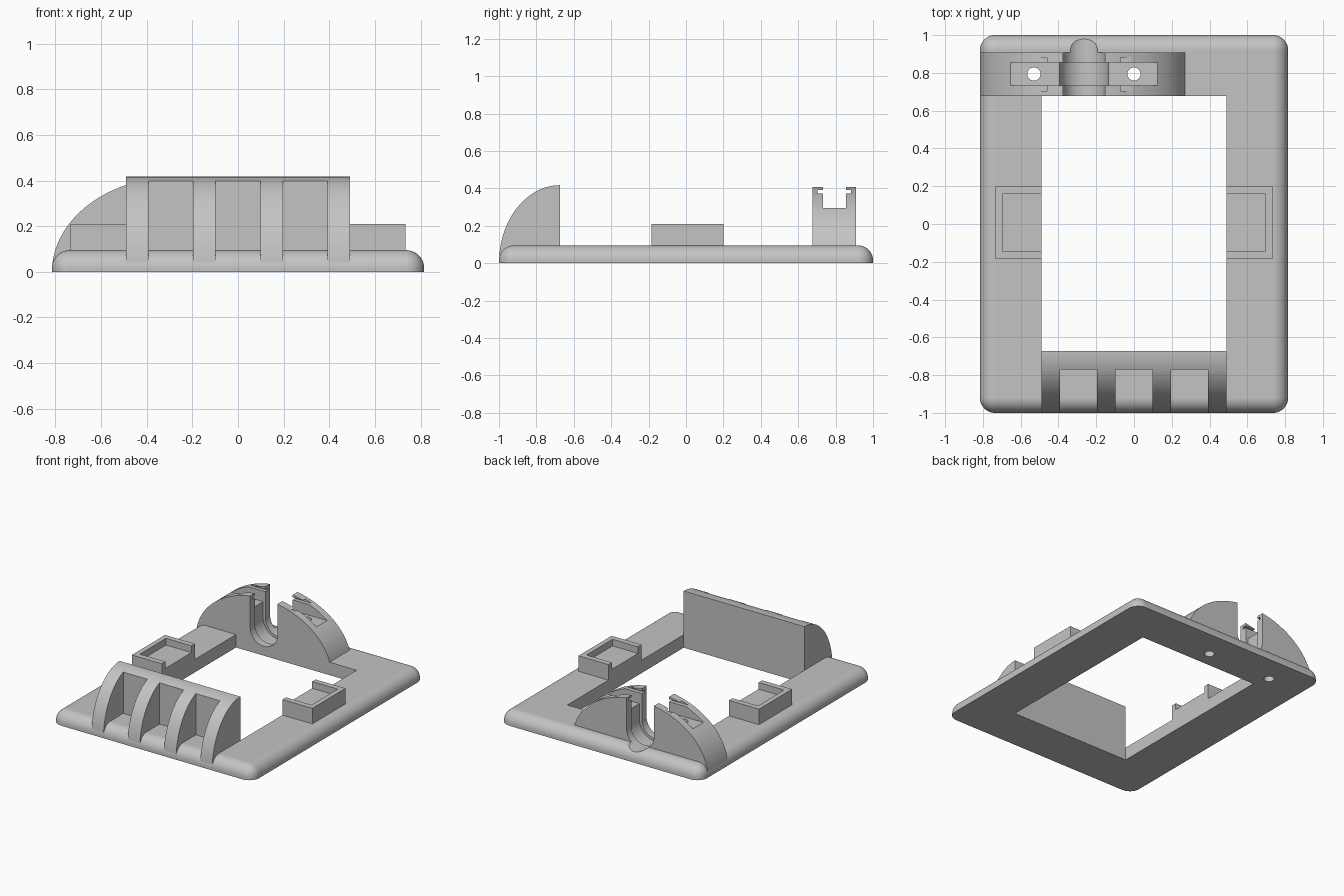
import bpy, bmesh
from math import sin, cos, pi, radians
from mathutils import Vector

if "Cube" in bpy.data.objects:
    bpy.data.objects.remove(bpy.data.objects["Cube"], do_unlink=True)

grey = bpy.data.materials.new("plain_grey")
grey.use_nodes = True
grey.diffuse_color = (0.55, 0.55, 0.55, 1)
grey.node_tree.nodes["Principled BSDF"].inputs["Base Color"].default_value = grey.diffuse_color


def add_object(name, bm):
    bmesh.ops.recalc_face_normals(bm, faces=bm.faces)
    mesh = bpy.data.meshes.new(name)
    bm.to_mesh(mesh)
    bm.free()
    mesh.materials.append(grey)
    obj = bpy.data.objects.new(name, mesh)
    bpy.context.collection.objects.link(obj)
    return obj


def prism(name, points, axis, lo, hi):
    """Extrude a 2D outline along one axis (0 = x, 1 = y, 2 = z)."""
    bm = bmesh.new()
    verts = []
    for p in points:
        co = list(p)
        co.insert(axis, lo)
        verts.append(bm.verts.new(co))
    face = bm.faces.new(verts)
    ext = bmesh.ops.extrude_face_region(bm, geom=[face])
    move = Vector((0, 0, 0))
    move[axis] = hi - lo
    bmesh.ops.translate(bm, vec=move, verts=[g for g in ext["geom"] if isinstance(g, bmesh.types.BMVert)])
    return add_object(name, bm)


def box(name, x, y, z):
    return prism(name, [(x[0], y[0]), (x[1], y[0]), (x[1], y[1]), (x[0], y[1])], 2, *z)


def arc(cx, cy, rx, ry, start, end, steps):
    angles = [radians(start + (end - start) * i / steps) for i in range(steps + 1)]
    return [(cx + rx * cos(a), cy + ry * sin(a)) for a in angles]


def cut(obj, cutters):
    bpy.context.view_layer.objects.active = obj
    for c in cutters:
        mod = obj.modifiers.new("cut", "BOOLEAN")
        mod.operation, mod.solver, mod.object = "DIFFERENCE", "EXACT", c
        bpy.ops.object.modifier_apply(modifier=mod.name)


def finish(obj):
    bpy.ops.object.select_all(action="DESELECT")
    obj.select_set(True)
    bpy.context.view_layer.objects.active = obj
    bpy.ops.object.shade_smooth_by_angle(angle=radians(30))
    weighted = obj.modifiers.new("even_shading", "WEIGHTED_NORMAL")
    weighted.keep_sharp = True


# Main dimensions
W, T, HOLE, TOP = 0.816, 0.095, 0.49, 0.417
FRONT, BACK, ARCH_BACK = -0.673, 0.677, 0.909
ARCH_X, ARCH_R = -0.265, 0.55
CHANNEL = (0.733, 0.855)

# Base plate with rounded corners and a rounded top rim
bm = bmesh.new()
bmesh.ops.create_cube(bm, size=1)
for v in bm.verts:
    v.co = (v.co.x * 2 * W, v.co.y * 2, (v.co.z + 0.5) * T)
rim = [e for e in bm.edges if any(v.co.z > 0.01 for v in e.verts)]
bmesh.ops.bevel(bm, geom=rim, offset=0.08, segments=10, profile=0.5, affect="EDGES")
base = add_object("base_frame", bm)

# Rear arch, starting just inside the base
arch_outline = arc(ARCH_X, 0, ARCH_R, TOP, 12.5, 174.5, 56) + [(-0.5, 0.09)]
arch = prism("rear_arch", arch_outline, 1, BACK, ARCH_BACK)

# Front grille block with a quarter-ellipse section
grille_outline = arc(FRONT, 0, 1 + FRONT, TOP, 174.5, 90, 28) + [(FRONT, 0.09)]
grille = prism("front_grille", grille_outline, 0, -HOLE, HOLE)


# Cutters for the shaft cradle, channel, strap slots, screw holes and openings
def cradle(name, r, lo, hi):
    outline = arc(ARCH_X, 0.18, r, r, 180, 360, 28)
    return prism(name, outline + [(ARCH_X + r, 0.6), (ARCH_X - r, 0.6)], 1, lo, hi)


shaft = cradle("shaft_cutter", 0.111, 0.6, 1.1)
groove = cradle("groove_cutter", 0.13, *CHANNEL)
channel = box("channel_cutter", (-1, 0.5), CHANNEL, (0.294, 0.6))
slots = box("slot_cutter", (-1, 0.5), (0.704, 0.882), (0.372, 0.39))
screws = [prism("screw_cutter", arc(x, 0.794, 0.035, 0.035, 0, 348.75, 31), 2, -0.1, 0.6)
          for x in (-0.53, 0)]
opening = box("opening_cutter", (-HOLE, HOLE), (FRONT, BACK), (-0.1, 0.5))
pockets = [box("pocket_cutter", (x - 0.098, x + 0.098), (-1.1, -0.77), (-0.1, 0.6))
           for x in (-0.295, 0, 0.295)]

cut(base, [opening, shaft, groove] + screws)
cut(arch, [shaft, groove, channel, slots] + screws)
cut(grille, pockets)
parts = [base, arch, grille]
helpers = [shaft, groove, channel, slots, opening] + screws + pockets

# Side pads, each with a shallow recess open towards the middle
for side, s in (("left", 1), ("right", -1)):
    def span(a, b):
        return sorted((s * a, s * b))
    pad = box(side + "_pad", span(HOLE, 0.733), (-0.184, 0.2), (0.09, 0.209))
    recess = box("recess_cutter", span(0.4, 0.697), (-0.143, 0.16), (0.16, 0.4))
    cut(pad, [recess])
    parts.append(pad)
    helpers.append(recess)

for h in helpers:
    bpy.data.objects.remove(h, do_unlink=True)
for p in parts:
    finish(p)
